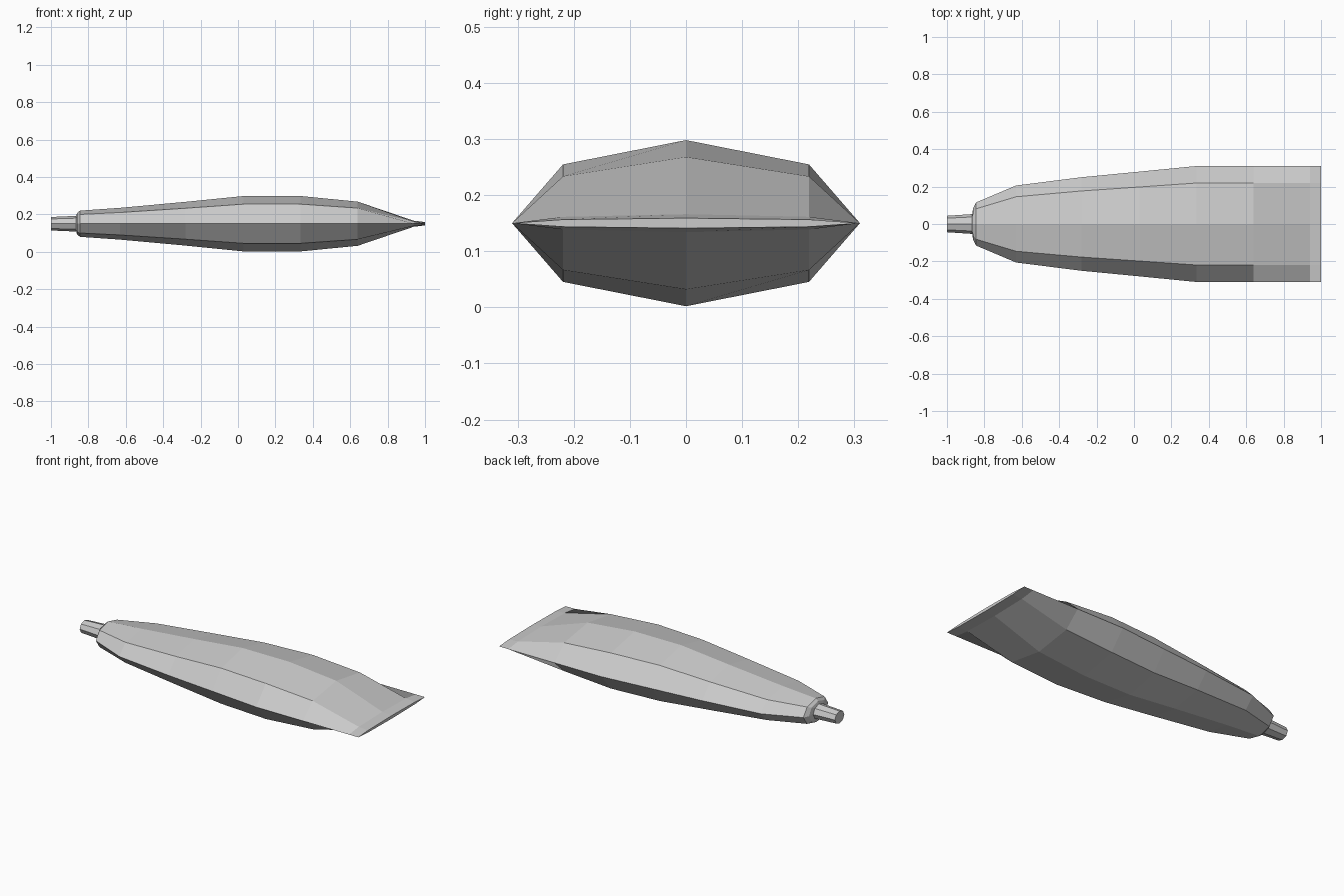
import bpy, bmesh, math

if "Cube" in bpy.data.objects:
    bpy.data.objects.remove(bpy.data.objects["Cube"])

MID_Z = 0.15
SIDES = 8


def loft(name, stations):
    """Skin flat-shaded octagonal sections given as (x, half width, half height)."""
    bm = bmesh.new()
    rings = []
    for x, w, h in stations:
        ring = []
        for i in range(SIDES):
            a = 2 * math.pi * i / SIDES
            ring.append(bm.verts.new((x, w * math.cos(a), MID_Z + h * math.sin(a))))
        rings.append(ring)
    for r0, r1 in zip(rings, rings[1:]):
        for i in range(SIDES):
            j = (i + 1) % SIDES
            bm.faces.new((r0[i], r0[j], r1[j], r1[i]))
    bm.faces.new(rings[0])
    bm.faces.new(rings[-1])
    bmesh.ops.recalc_face_normals(bm, faces=bm.faces)
    mesh = bpy.data.meshes.new(name)
    bm.to_mesh(mesh)
    bm.free()
    obj = bpy.data.objects.new(name, mesh)
    bpy.context.collection.objects.link(obj)
    return obj


# Squeeze tube: nozzle, shoulder, swelling body and flat crimped end
loft("squeeze_tube", [
    (-1.0, 0.044, 0.036),
    (-0.865, 0.053, 0.042),
    (-0.86, 0.085, 0.058),
    (-0.845, 0.115, 0.07),
    (-0.63, 0.206, 0.085),
    (-0.28, 0.25, 0.117),
    (0.03, 0.28, 0.148),
    (0.335, 0.31, 0.148),
    (0.64, 0.31, 0.118),
    (0.94, 0.31, 0.016),
    (1.0, 0.31, 0.009),
])
